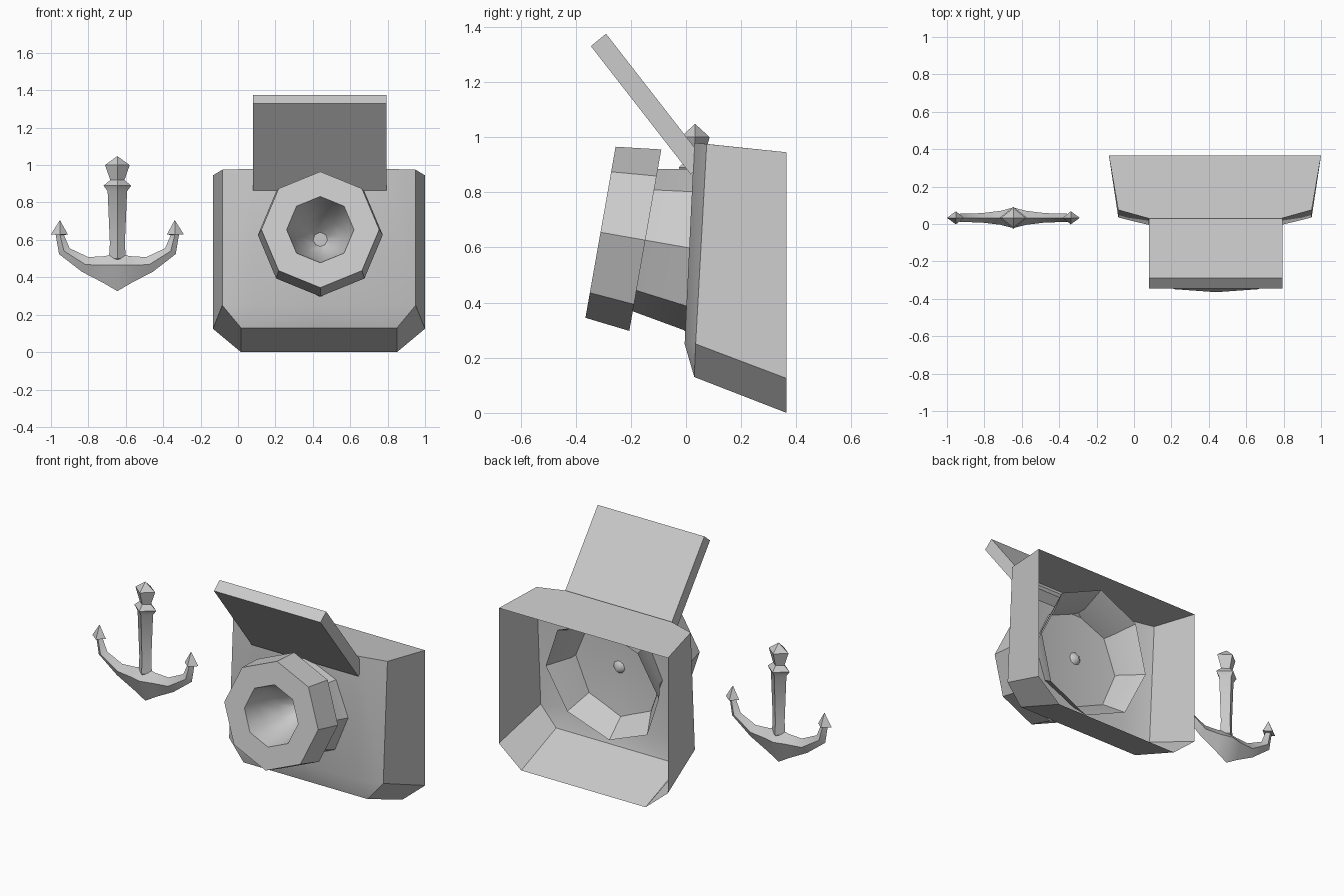
import bpy, bmesh
from math import sin, cos, pi, radians
from mathutils import Vector

if "Cube" in bpy.data.objects:
    bpy.data.objects.remove(bpy.data.objects["Cube"])

grey = bpy.data.materials.new("plain_grey")
grey.use_nodes = True
grey.diffuse_color = (0.6, 0.6, 0.6, 1)
grey.node_tree.nodes["Principled BSDF"].inputs["Base Color"].default_value = (0.6, 0.6, 0.6, 1)


def build(name, verts, faces, location=(0, 0, 0), angle=30, mirror=False):
    """Make a mesh object with outward normals and shading split at an angle."""
    mesh = bpy.data.meshes.new(name)
    mesh.from_pydata(verts, [], faces)
    bm = bmesh.new()
    bm.from_mesh(mesh)
    bmesh.ops.recalc_face_normals(bm, faces=bm.faces)
    bm.to_mesh(mesh)
    bm.free()
    mesh.materials.append(grey)
    obj = bpy.data.objects.new(name, mesh)
    obj.location = location
    bpy.context.collection.objects.link(obj)
    bpy.ops.object.select_all(action='DESELECT')
    obj.select_set(True)
    bpy.context.view_layer.objects.active = obj
    bpy.ops.object.shade_smooth_by_angle(angle=radians(angle))
    if mirror:
        obj.modifiers.new("mirror", 'MIRROR').use_axis[0] = True
    return obj


def lathe(profile, sides):
    """Turn (radius, height) points about z; zero radius makes a point."""
    verts, rings, faces = [], [], []
    for r, z in profile:
        n = sides if r > 0 else 1
        rings.append([len(verts) + i % n for i in range(sides)])
        verts += [(r * sin(2 * pi * i / sides), r * cos(2 * pi * i / sides), z)
                  for i in range(n)]
    for a, b in zip(rings, rings[1:]):
        for i in range(sides):
            j = (i + 1) % sides
            faces.append(list(dict.fromkeys([a[i], a[j], b[j], b[i]])))
    return verts, faces


# Housing: half of an open-backed shell with a gently folded front
points = {
    "top_mid": (0, .03, .98), "top_in": (.355, .03, .98), "top_out": (.517, .075, .975),
    "low_mid": (0, -.005, .25), "low_in": (.355, -.005, .25), "low_out": (.517, .035, .25),
    "toe_mid": (0, .03, .13), "toe": (.417, .03, .13),
    "rear_top_mid": (0, .365, .945), "rear_top": (.567, .365, .945),
    "rear_low": (.567, .365, .125), "rear_toe": (.417, .365, 0), "rear_toe_mid": (0, .365, 0),
}
panels = [
    "top_mid top_in low_in low_mid", "top_in top_out low_out low_in",
    "low_mid low_in toe toe_mid", "low_in low_out toe",
    "top_mid rear_top_mid rear_top top_in", "top_in rear_top top_out",
    "top_out rear_top rear_low low_out", "low_out rear_low rear_toe toe",
    "toe_mid toe rear_toe rear_toe_mid",
]
names = list(points)
build("housing", list(points.values()),
      [[names.index(n) for n in p.split()] for p in panels], (.433, 0, 0), mirror=True)

# Lid: slanted slab rising forward from the housing top
side = [(-.345, 1.33), (-.29, 1.375), (.072, .91), (.017, .865)]
build("lid", [(x, y, z) for x in (.08, .795) for y, z in side],
      [(0, 1, 2, 3), (4, 5, 6, 7)] + [(i, (i + 1) % 4, (i + 1) % 4 + 4, i + 4) for i in range(4)])

# Barrel: eight-sided stepped tube, flaring open inside the housing
tilt = radians(100)
barrel = build("barrel", *lathe([(.18, 0), (.315, 0), (.334, .165), (.262, .165),
                                 (.297, .36), (.38, .49)], 8), (.44, -.31, .655))
# Bowl: smooth hollow in the barrel mouth
bowl = build("barrel_bowl", *lathe([(.18, 0), (.155, .1), (.105, .22), (.04, .325), (0, .36)], 8),
             (.44, -.31, .655), angle=80)
bowl.data.flip_normals()
for part in (barrel, bowl):
    part.rotation_euler = (-tilt, 0, 0)

# Anchor shank: four-sided, with collar and pointed head
anchor = (-.645, .033, 0)
shank = build("anchor_shank", *lathe([(0, .46), (.045, .5), (.04, .58), (.052, .86), (.074, .89),
                                      (.038, .92), (.066, 1.0), (0, 1.048)], 4), anchor)
shank.scale.y = .8

# Anchor arms: diamond sections as outer, inner, ridge and half depth
sections = [
    ((0, .326), (0, .53), (0, .465), .055),
    ((.075, .37), (.067, .513), (.07, .465), .037),
    ((.19, .43), (.155, .508), (.17, .468), .025),
    ((.312, .524), (.255, .555), (.285, .54), .022),
    ((.33, .63), (.285, .625), (.307, .628), .016),
    ((.355, .63), (.265, .63), (.307, .628), .035),
]
verts, faces = [], []
for outer, inner, ridge, depth in sections:
    verts += [(outer[0], 0, outer[1]), (ridge[0], -depth, ridge[1]),
              (inner[0], 0, inner[1]), (ridge[0], depth, ridge[1])]
for k in range(len(sections) - 1):
    for i in range(4):
        j = (i + 1) % 4
        faces.append((4 * k + i, 4 * k + j, 4 * k + 4 + j, 4 * k + 4 + i))
last = len(verts)
verts.append((.307, 0, .706))
faces += [(last - 4 + i, last - 4 + (i + 1) % 4, last) for i in range(4)]
build("anchor_arms", verts, faces, anchor, mirror=True)
